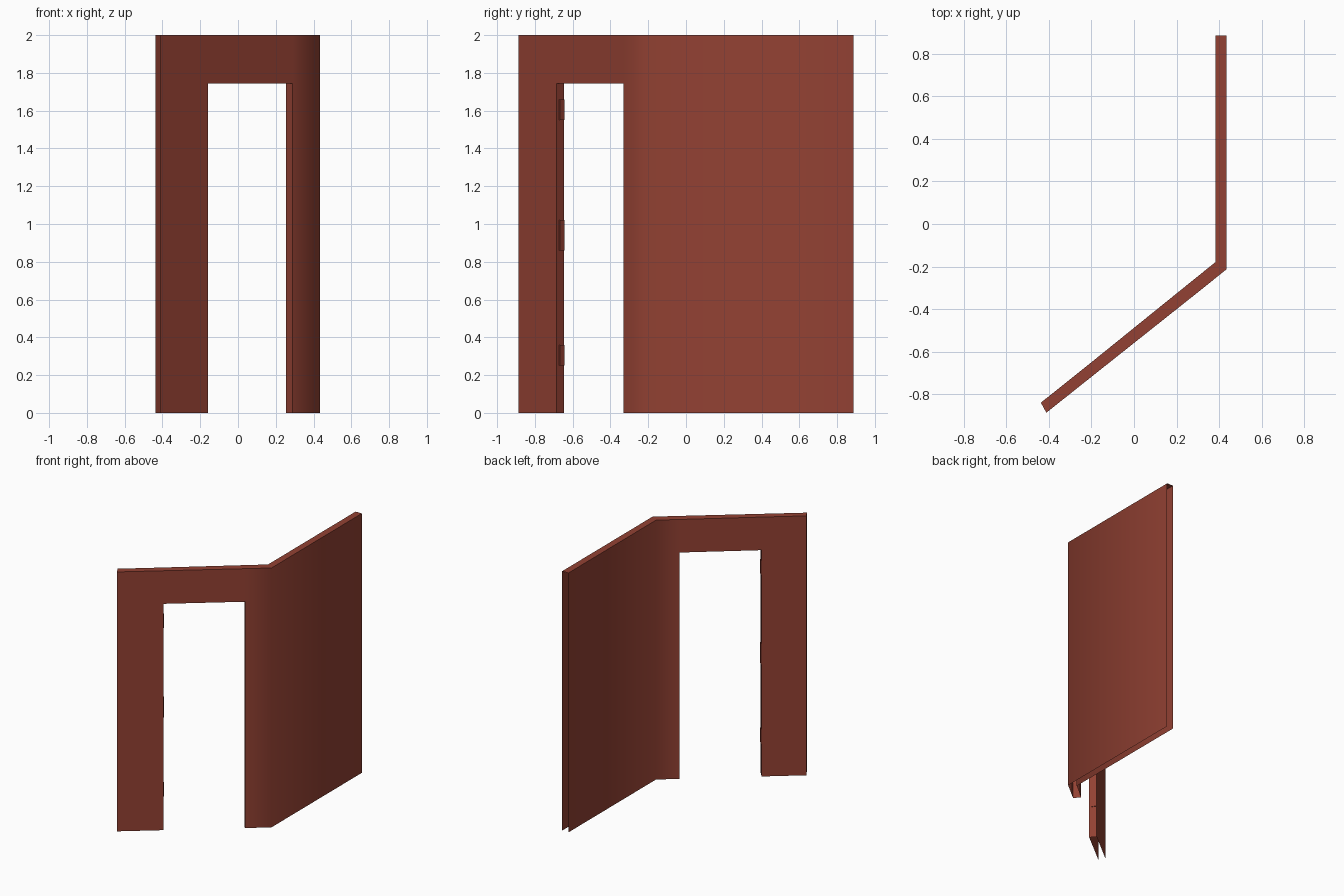
import bpy, bmesh, math
from mathutils import Vector

if "Cube" in bpy.data.objects:
    bpy.data.objects.remove(bpy.data.objects["Cube"])

# One flat colour
red = bpy.data.materials.new("brick red")
red.diffuse_color = (0.29, 0.053, 0.033, 1)
red.use_nodes = True
red.node_tree.nodes["Principled BSDF"].inputs["Base Color"].default_value = red.diffuse_color

HEIGHT, DOOR_TOP = 2.0, 1.745
# Plan of the folded wall: end, door left, door right, corner, end
OUTER = [(-0.412, -0.887), (-0.158, -0.685), (0.289, -0.330), (0.435, -0.213), (0.435, 0.887)]
INNER = [(-0.438, -0.840), (-0.194, -0.645), (0.254, -0.283), (0.382, -0.180), (0.382, 0.887)]
DOOR = 1  # span holding the doorway


def make_object(name, bm):
    mesh = bpy.data.meshes.new(name)
    bm.to_mesh(mesh)
    bm.free()
    mesh.materials.append(red)
    obj = bpy.data.objects.new(name, mesh)
    bpy.context.collection.objects.link(obj)
    return obj


# Hollow wall shell, open underneath and at both ends
bm = bmesh.new()
levels = (0, DOOR_TOP, HEIGHT)
out = [[bm.verts.new((x, y, z)) for z in levels] for x, y in OUTER]
inn = [[bm.verts.new((x, y, z)) for z in levels] for x, y in INNER]
for i in range(len(OUTER) - 1):
    for k in range(2):
        if i == DOOR and k == 0:
            continue
        bm.faces.new((out[i][k], out[i + 1][k], out[i + 1][k + 1], out[i][k + 1]))
        bm.faces.new((inn[i + 1][k], inn[i][k], inn[i][k + 1], inn[i + 1][k + 1]))
    bm.faces.new((out[i][2], out[i + 1][2], inn[i + 1][2], inn[i][2]))
# Doorway lining: two jambs and the head
a, b = DOOR, DOOR + 1
bm.faces.new((out[a][0], inn[a][0], inn[a][1], out[a][1]))
bm.faces.new((inn[b][0], out[b][0], out[b][1], inn[b][1]))
bm.faces.new((inn[a][1], inn[b][1], out[b][1], out[a][1]))
wall = make_object("wall", bm)
bpy.context.view_layer.objects.active = wall
wall.select_set(True)
bpy.ops.object.shade_smooth_by_angle(angle=math.radians(65))
wall.select_set(False)

# Three thin hinge plates on the left jamb
front, back = Vector(OUTER[DOOR]), Vector(INNER[DOOR])
across = back - front
normal = Vector((across.y, -across.x)).normalized() * 0.006
for name, z0, z1 in (("lower_hinge", 0.25, 0.36), ("middle_hinge", 0.86, 1.02), ("upper_hinge", 1.55, 1.66)):
    bm = bmesh.new()
    p, q = front + across * 0.33, front + across * 0.92
    base = [bm.verts.new((v.x, v.y, z0)) for v in (p, p + normal, q + normal, q)]
    face = bm.faces.new(base)
    ext = bmesh.ops.extrude_face_region(bm, geom=[face], use_keep_orig=True)
    moved = [g for g in ext["geom"] if isinstance(g, bmesh.types.BMVert)]
    bmesh.ops.translate(bm, verts=moved, vec=(0, 0, z1 - z0))
    bmesh.ops.recalc_face_normals(bm, faces=bm.faces)
    make_object(name, bm)
